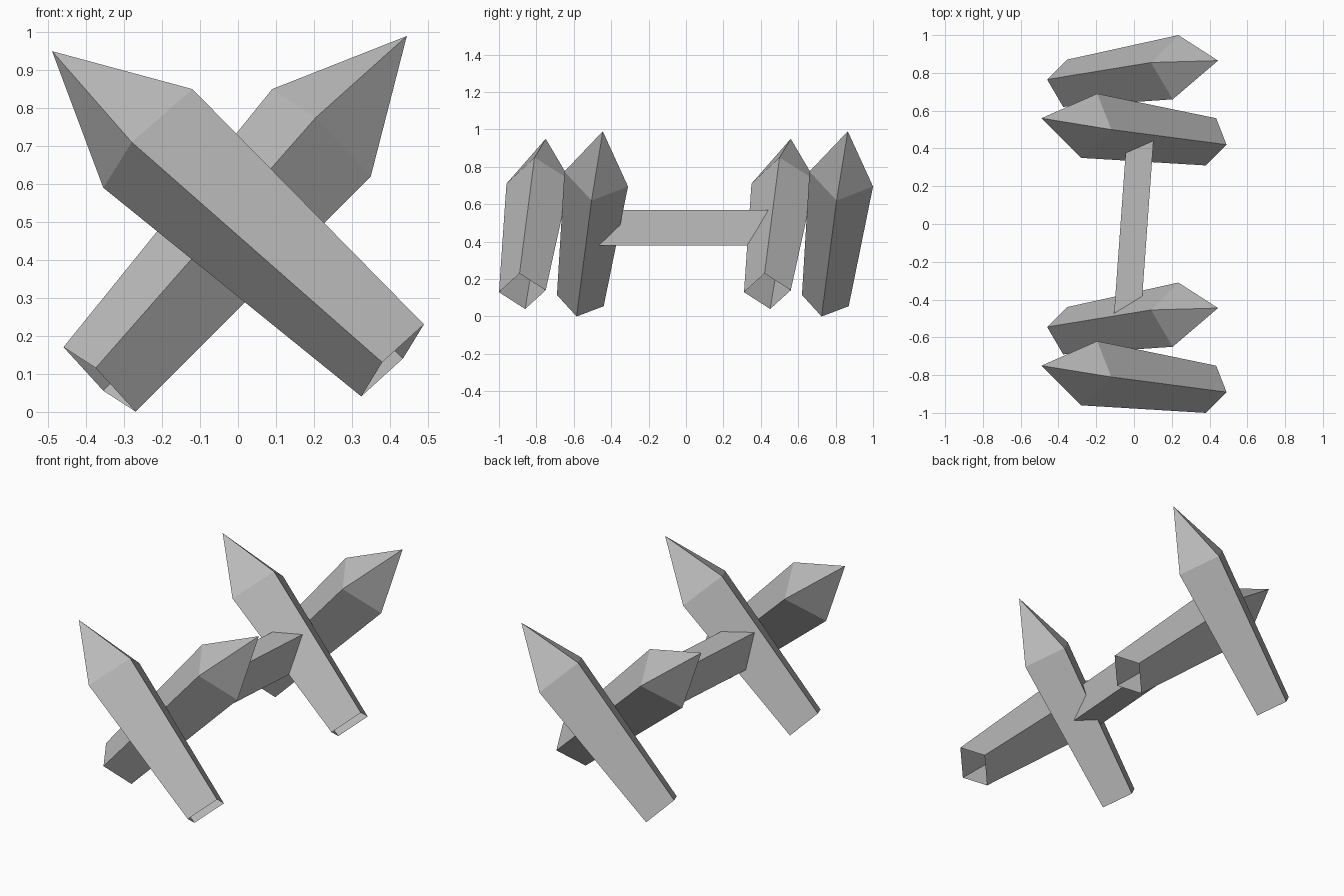
import bpy
import bmesh
from mathutils import Vector

cube = bpy.data.objects.get("Cube")
if cube:
    bpy.data.objects.remove(cube, do_unlink=True)

GREY = (0.5, 0.5, 0.5, 1.0)
mat = bpy.data.materials.new("plain grey")
mat.use_nodes = True
mat.diffuse_color = GREY
mat.node_tree.nodes["Principled BSDF"].inputs["Base Color"].default_value = GREY


def ring(a, b, c):
    """Four corners of a parallelogram from three consecutive ones."""
    a, b, c = Vector(a), Vector(b), Vector(c)
    return [a, b, c, a + c - b]


def open_beam(name, start, end, tip=None):
    """Hollow four-sided beam between two rings, with an optional point."""
    bm = bmesh.new()
    s = [bm.verts.new(p) for p in start]
    e = [bm.verts.new(p) for p in end]
    apex = bm.verts.new(tip) if tip else None
    for i in range(4):
        j = (i + 1) % 4
        bm.faces.new((s[i], s[j], e[j], e[i]))
        if apex:
            bm.faces.new((e[i], e[j], apex))
    bmesh.ops.recalc_face_normals(bm, faces=bm.faces)
    mesh = bpy.data.meshes.new(name)
    bm.to_mesh(mesh)
    bm.free()
    mesh.materials.append(mat)
    obj = bpy.data.objects.new(name, mesh)
    bpy.context.collection.objects.link(obj)
    return obj


# Crossed sharpened stakes of the front pair, open at the foot
left_foot_stake = open_beam(
    "front_stake_left_foot",
    ring((0.49, -0.89, 0.23), (0.38, -1.0, 0.13), (0.325, -0.86, 0.04)),
    ring((-0.12, -0.81, 0.85), (-0.28, -0.96, 0.71), (-0.355, -0.77, 0.59)),
    tip=(-0.49, -0.75, 0.95))
right_foot_stake = open_beam(
    "front_stake_right_foot",
    ring((-0.46, -0.545, 0.17), (-0.375, -0.69, 0.115), (-0.27, -0.585, 0.0)),
    ring((0.09, -0.455, 0.85), (0.205, -0.65, 0.775), (0.35, -0.505, 0.62)),
    tip=(0.445, -0.445, 0.99))

# Identical back pair
for stake in (left_foot_stake, right_foot_stake):
    copy = stake.copy()
    copy.name = stake.name.replace("front", "back")
    copy.location.y = 1.31
    bpy.context.collection.objects.link(copy)


# Slightly skewed rail joining the two crosses
def rail_end(y):
    x = 0.072 * y
    return ring((x - 0.072, y - 0.01, 0.38), (x + 0.072, y + 0.01, 0.38),
                (x + 0.072, y + 0.01, 0.57))


open_beam("cross_rail", rail_end(-0.49), rail_end(0.49))
